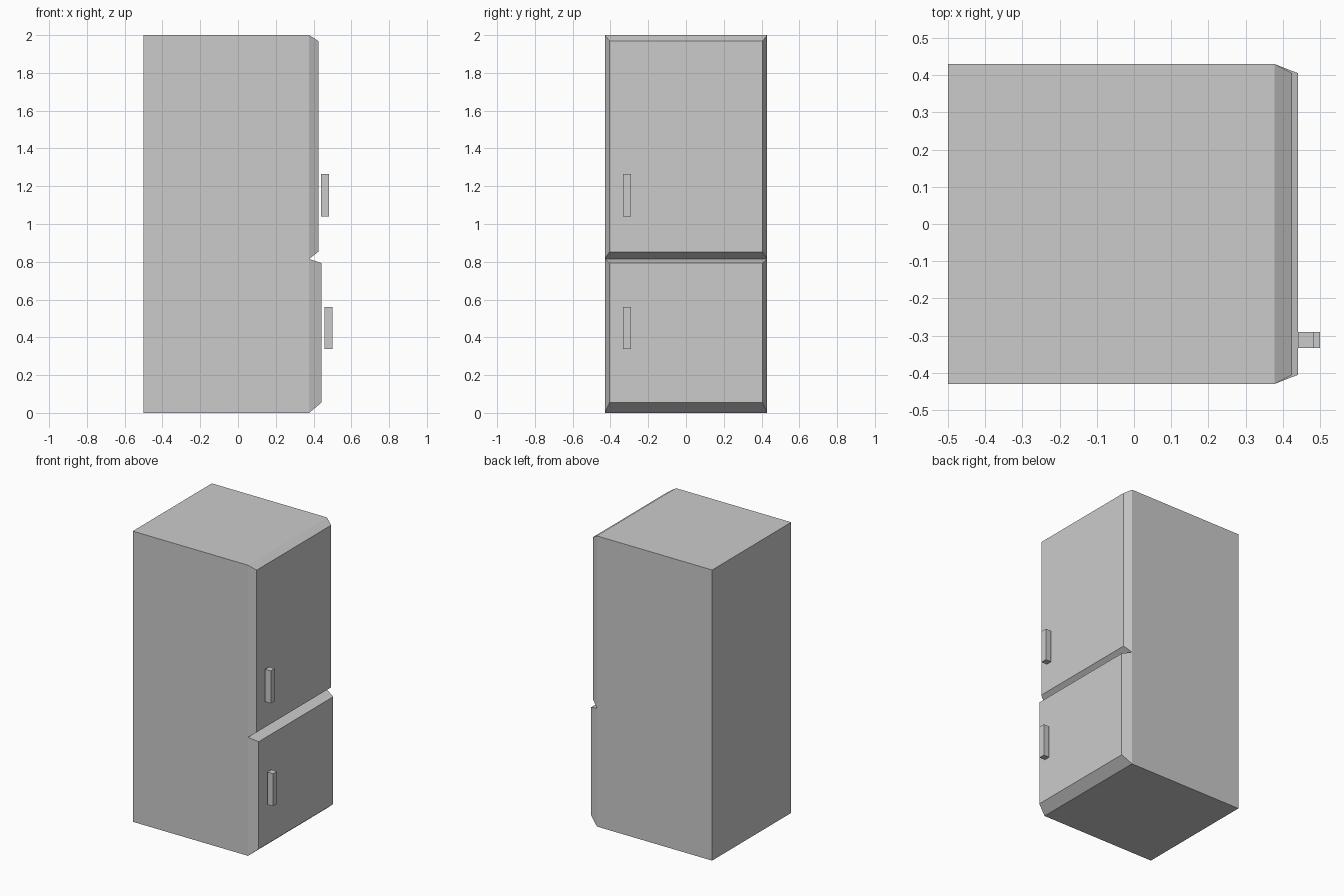
import bpy, bmesh
from mathutils import Matrix, Vector

if "Cube" in bpy.data.objects:
    bpy.data.objects.remove(bpy.data.objects["Cube"])

SEAM = 0.815


def box_bmesh(lo, hi):
    """Box between two opposite corners."""
    lo, hi = Vector(lo), Vector(hi)
    bm = bmesh.new()
    bmesh.ops.create_cube(bm, size=1, matrix=Matrix.Translation((lo + hi) / 2)
                          @ Matrix.Diagonal((*(hi - lo), 1)))
    return bm


def make_object(name, bm):
    bmesh.ops.recalc_face_normals(bm, faces=bm.faces)
    mesh = bpy.data.meshes.new(name)
    bm.to_mesh(mesh)
    bm.free()
    obj = bpy.data.objects.new(name, mesh)
    bpy.context.collection.objects.link(obj)
    return obj


# Cabinet, split at the seam between the two doors
bm = box_bmesh((-0.5, -0.43, 0), (0.377, 0.43, 2))
bmesh.ops.bisect_plane(bm, geom=bm.verts[:] + bm.edges[:] + bm.faces[:],
                       plane_co=(0, 0, SEAM), plane_no=(0, 0, 1))

# Doors: inset each front panel and pull it out into a bevelled slab
panels = [f for f in bm.faces if f.normal.x > 0.9]
bmesh.ops.inset_individual(bm, faces=panels, thickness=0.01)
for panel in panels:
    centre = panel.calc_center_median()
    x, z0, z1 = (0.425, 0.853, 1.969) if centre.z > SEAM else (0.441, 0.054, 0.793)
    for v in panel.verts:
        v.co = (x, 0.405 if v.co.y > 0 else -0.405, z1 if v.co.z > centre.z else z0)
make_object("fridge_body_with_doors", bm)

# Handles, standing slightly clear of the doors
for name, x, z in (("upper_handle", 0.44, 1.04), ("lower_handle", 0.457, 0.337)):
    make_object(name, box_bmesh((x, -0.333, z), (x + 0.043, -0.29, z + 0.224)))
